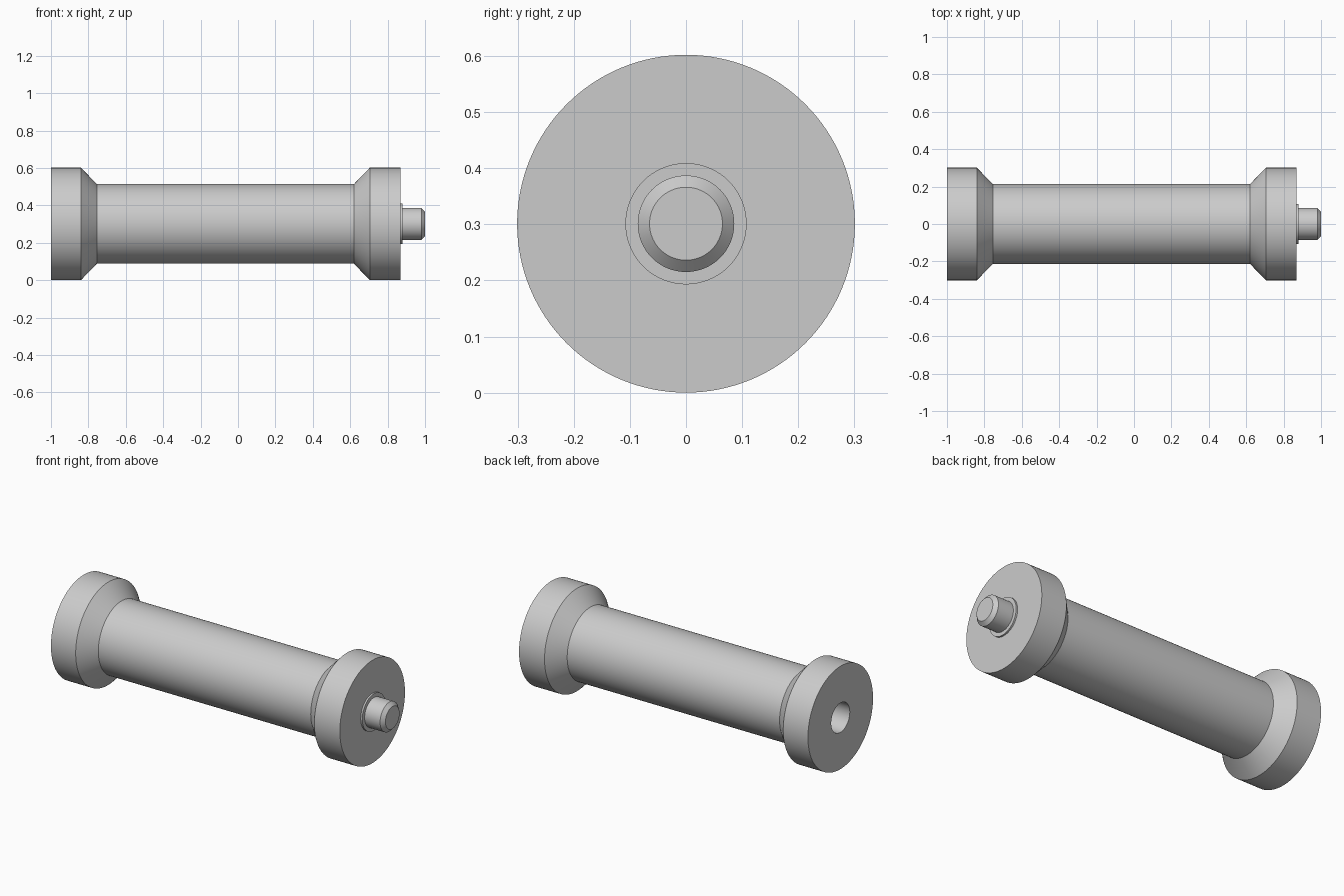
import bpy, bmesh, math
from mathutils import Vector

cube = bpy.data.objects.get("Cube")
if cube:
    bpy.data.objects.remove(cube, do_unlink=True)

RADIUS = 0.301      # flange radius, also the height of the axis
SEGMENTS = 128

grey = bpy.data.materials.new("light grey")
grey.use_nodes = True
grey.diffuse_color = (0.6, 0.6, 0.6, 1)
grey.node_tree.nodes["Principled BSDF"].inputs["Base Color"].default_value = (0.6, 0.6, 0.6, 1)


def lathe(name, profile):
    """Turn an (x, radius) profile around the long axis."""
    bm = bmesh.new()
    verts = [bm.verts.new((x, 0, r)) for x, r in profile]
    edges = [bm.edges.new(pair) for pair in zip(verts, verts[1:])]
    bmesh.ops.spin(bm, geom=verts + edges, cent=(0, 0, 0), axis=(1, 0, 0),
                   angle=math.tau, steps=SEGMENTS, use_duplicate=False)
    bmesh.ops.remove_doubles(bm, verts=bm.verts, dist=1e-5)
    bmesh.ops.recalc_face_normals(bm, faces=bm.faces)
    mesh = bpy.data.meshes.new(name)
    bm.to_mesh(mesh)
    bm.free()
    mesh.materials.append(grey)
    obj = bpy.data.objects.new(name, mesh)
    obj.location = Vector((0, 0, RADIUS))
    bpy.context.collection.objects.link(obj)
    bpy.ops.object.select_all(action='DESELECT')
    obj.select_set(True)
    bpy.context.view_layer.objects.active = obj
    bpy.ops.object.shade_smooth_by_angle(angle=math.radians(20))
    return obj


# Body: socket in the right end, two chamfered flanges, slimmer barrel
lathe("spool_body", [
    (-0.8, 0), (-0.8, 0.086), (-1, 0.086),
    (-1, RADIUS), (-0.84, RADIUS), (-0.755, 0.213),
    (0.62, 0.213), (0.705, RADIUS), (0.87, RADIUS), (0.87, 0),
])

# Thin collar and chamfered pin on the left end
lathe("pin_collar", [(0.865, 0), (0.865, 0.108), (0.88, 0.108), (0.88, 0)])
lathe("pin", [(0.865, 0), (0.865, 0.086), (0.98, 0.086), (1, 0.065), (1, 0)])
